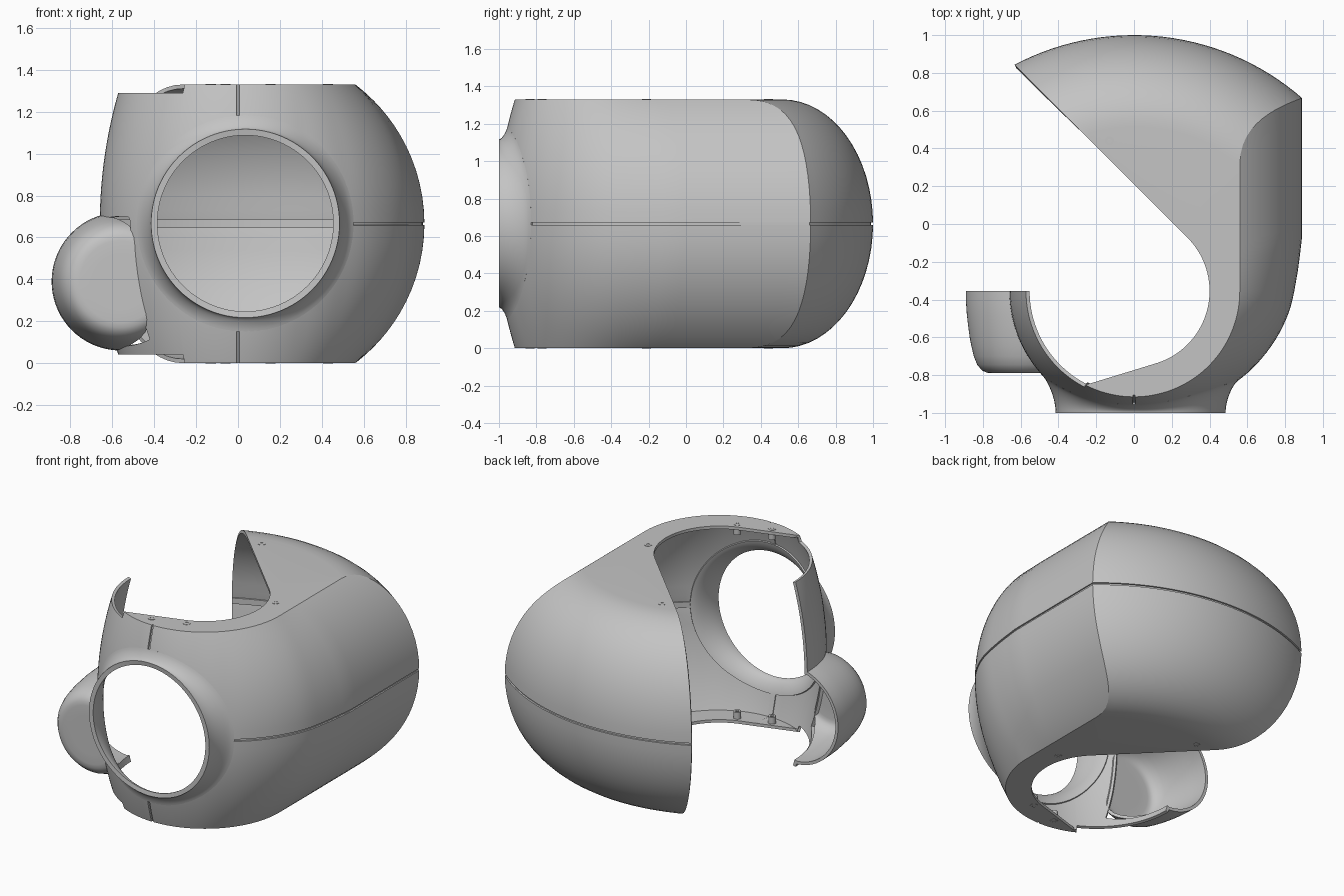
import bpy, bmesh
from math import sin, cos, acos, pi, radians, degrees, sqrt, atan2, hypot

if "Cube" in bpy.data.objects:
    bpy.data.objects.remove(bpy.data.objects["Cube"])

grey = bpy.data.materials.new("mid grey")
grey.use_nodes = True
grey.diffuse_color = (0.55, 0.55, 0.55, 1)
grey.node_tree.nodes["Principled BSDF"].inputs["Base Color"].default_value = (0.55, 0.55, 0.55, 1)

MID = 0.665       # half height of the shell
CY = -0.355       # y of the common axis
TOP_R = 0.56      # barrel radius at the flat top
OPEN_R = 0.40     # radius of the opening
LENS = (0.035, 0.667)
POD = (-0.56, 0.39)


def steps(a, b, n):
    return [a + (b - a) * i / n for i in range(n + 1)]


def grid(name, cols):
    """Skin a list of point columns; normals follow column x row direction."""
    bm = bmesh.new()
    vs = [[bm.verts.new(p) for p in c] for c in cols]
    for a, b in zip(vs, vs[1:]):
        for j in range(len(a) - 1):
            bm.faces.new((a[j], b[j], b[j + 1], a[j + 1]))
    bmesh.ops.remove_doubles(bm, verts=bm.verts, dist=0.0004)
    me = bpy.data.meshes.new(name)
    bm.to_mesh(me)
    bm.free()
    ob = bpy.data.objects.new(name, me)
    bpy.context.collection.objects.link(ob)
    me.materials.append(grey)
    return ob


def carve(ob, g):
    """Trim a surface along g = 0 and drop the part where g is negative."""
    bm = bmesh.new()
    bm.from_mesh(ob.data)
    new = []
    for e in list(bm.edges):
        a, b = e.verts
        if g(a.co) * g(b.co) < 0:
            lo, hi = 0.0, 1.0
            for _ in range(24):
                t = (lo + hi) / 2
                if g(a.co.lerp(b.co, t)) * g(a.co) > 0:
                    lo = t
                else:
                    hi = t
            new.append(bmesh.utils.edge_split(e, a, lo)[1])
    bmesh.ops.connect_verts(bm, verts=new)
    drop = [f for f in bm.faces if sum(g(v.co) for v in f.verts) < 0]
    bmesh.ops.delete(bm, geom=drop, context="FACES")
    bm.to_mesh(ob.data)
    bm.free()


def finish(ob, wall=0, angle=30):
    """Give a surface its wall thickness and smooth shading."""
    bpy.ops.object.select_all(action="DESELECT")
    ob.select_set(True)
    bpy.context.view_layer.objects.active = ob
    if wall:
        m = ob.modifiers.new("wall", "SOLIDIFY")
        m.thickness, m.offset = wall, -1
        bpy.ops.object.modifier_apply(modifier=m.name)
    bpy.ops.object.shade_smooth_by_angle(angle=radians(angle))


# Side bulge, growing from the front round to the right-hand side
BULGE = [(-90, 0.10), (-60, 0.125), (-43, 0.16), (-26, 0.21), (-7, 0.27), (8, 0.31), (18, 0.33)]


def bulge(th):
    d = degrees(th)
    if d <= BULGE[0][0]:
        return BULGE[0][1]
    for (a, u), (b, v) in zip(BULGE, BULGE[1:]):
        if d <= b:
            return u + (v - u) * (d - a) / (b - a)
    return BULGE[-1][1]


def barrel(th, dz):
    b = bulge(th)
    rad = (MID * MID + b * b) / (2 * b)
    return TOP_R + sqrt(max(rad * rad - dz * dz, 0)) - (rad - b)


def dome(dz):
    return 0.87 + 0.485 * sqrt(max(1 - (dz / MID) ** 2, 0))


def opening(th):
    d = degrees(th)
    if d < -73:
        return OPEN_R / cos(radians(d + 73))
    return OPEN_R / cos(radians(d - 45)) if d > 45 else OPEN_R


def polar(r, th, z):
    return (r * cos(th), CY + r * sin(th), z)


# Shell stations: left wall, front curve, straight side, rear dome
left = [("left", radians(d)) for d in steps(-180, -117.4, 20)]
front = [("front", radians(d)) for d in
         steps(-117, -91, 9) + [-90.7, -90.5, -89.5, -89.3] + steps(-88, 0, 32)]
side = [("side", i) for i in steps(0, 1, 14)[1:]]
rear = [("rear", i) for i in steps(0, 1, 30)[1:]]
levels = [MID * sin(radians(a)) for a in steps(-90, 90, 32) if abs(a) > 1]
levels = sorted(levels + [-0.007, -0.006, 0.006, 0.007])


def shell_point(kind, u, dz):
    if kind == "left":
        dz *= 0.94
    th = u
    if kind in ("left", "front"):
        r = barrel(th, dz)
    else:
        x, rd = barrel(1, dz), dome(dz)
        corner, end = acos(x / rd), pi / 4 + acos(OPEN_R / rd)
        if kind == "side":
            th = u * corner
            r = barrel(th, dz) / cos(th)
        else:
            th = corner + u * (end - corner)
            r = rd
    # parting seams
    seam_h = abs(dz) < 0.0065 and th > radians(-60)
    seam_v = abs(degrees(th) + 90) < 0.6
    return r - (0.01 if seam_h or seam_v else 0), th, dz


cols = []
for kind, u in left + front + side + rear:
    pts = [shell_point(kind, u, dz) for dz in levels]
    col = [polar(r, th, MID + dz) for r, th, dz in pts]
    r, th, dz = pts[-1]
    lip = r if kind == "left" else min(opening(th), r)
    cols.append([polar(lip, th, MID - dz)] + col + [polar(lip, th, MID + dz)])
shell = grid("main_shell", cols)


# Round lens hole and the passage into the side pod
def lens_hole(p):
    return 1 if p.y > -0.4 else hypot(p.x - LENS[0], p.z - LENS[1]) - 0.505


def pod_hole(p):
    if p.x > 0 or p.y > -0.3:
        return 1
    return max(hypot(p.x - POD[0], p.z - POD[1]) - 0.31, -0.77 - p.y)


carve(shell, lens_hole)
carve(shell, pod_hole)
finish(shell, 0.02)

# Side pod: a revolved cup, trimmed where it enters the shell
pod_prof = [(0.33, CY), (0.329, -0.42), (0.325, -0.48), (0.318, -0.54), (0.31, -0.6),
            (0.3, -0.65), (0.288, -0.7), (0.27, -0.745), (0.245, -0.775), (0.22, -0.787),
            (0.195, -0.79), (0.13, -0.79), (0.06, -0.79), (0, -0.79)]
pod = grid("side_pod", [[(POD[0] + r * cos(a), y, POD[1] + r * sin(a)) for r, y in pod_prof]
                        for a in steps(0, 2 * pi, 72)])
carve(pod, lambda p: hypot(p.x, p.y - CY) - barrel(-pi, p.z - MID) + 0.01)
finish(pod, 0.02, 35)


# Front ring, flaring back into the shell
def shell_front_y(x, z):
    y = -0.9
    for _ in range(12):
        r = barrel(atan2(y - CY, x), z - MID)
        y = CY - sqrt(r * r - x * x)
    return y


rows = []
for t in steps(0, pi / 2, 10):
    r = 0.45 + 0.067 * (1 - cos(t))
    row = []
    for a in steps(0, 2 * pi, 96):
        x, z = LENS[0] + r * cos(a), LENS[1] + r * sin(a)
        row.append((x, -1 + (shell_front_y(x, z) + 1) * sin(t), z))
    rows.append(row)
finish(grid("front_ring", rows), 0.03, 40)

# Screw bosses: tubes through the lips, top and bottom
for x, y in [(-0.13, 0.44), (0.43, -0.21), (0.155, -0.77), (-0.06, -0.835)]:
    for s, label in ((1, "top"), (-1, "bottom")):
        outer = MID + s * (MID + 0.002)
        inner = MID + s * (MID - 0.065)
        loop = [(0.011, inner), (0.024, inner), (0.024, outer), (0.011, outer), (0.011, inner)]
        tube = [[(x + r * cos(a), y + s * r * sin(a), z) for r, z in loop]
                for a in steps(0, 2 * pi, 24)]
        finish(grid("screw_boss_" + label, tube))
